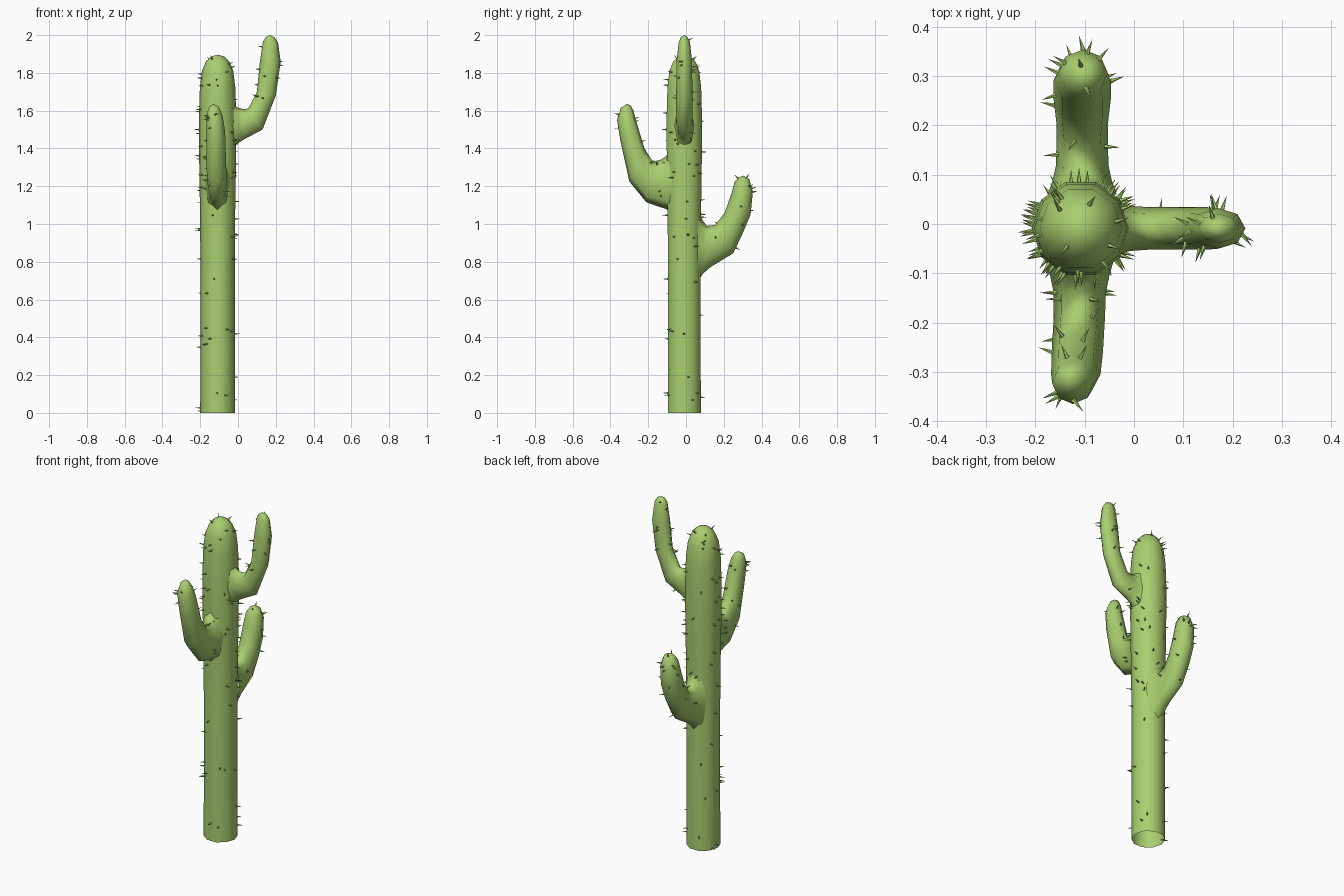
import bpy, bmesh, math, random
from mathutils import Vector

if "Cube" in bpy.data.objects:
    bpy.data.objects.remove(bpy.data.objects["Cube"])

random.seed(7)
green = bpy.data.materials.new("cactus_green")
green.diffuse_color = (0.40, 0.62, 0.16, 1)
green.use_nodes = True
green.node_tree.nodes["Principled BSDF"].inputs["Base Color"].default_value = green.diffuse_color
CX, CY = -0.108, -0.009          # trunk axis


def finish(name, bm, smooth=True):
    bmesh.ops.recalc_face_normals(bm, faces=bm.faces[:])
    mesh = bpy.data.meshes.new(name)
    bm.to_mesh(mesh)
    bm.free()
    mesh.materials.append(green)
    for p in mesh.polygons:
        p.use_smooth = smooth
    ob = bpy.data.objects.new(name, mesh)
    bpy.context.collection.objects.link(ob)
    return ob


def loft(name, sections, tip, n):
    """Skin elliptical sections (centre, half axis, half axis), closing at tip."""
    bm = bmesh.new()
    rings = []
    for c, u, v in sections:
        angles = [2 * math.pi * i / n for i in range(n)]
        rings.append([bm.verts.new(c + u * math.cos(a) + v * math.sin(a)) for a in angles])
    for a, b in zip(rings, rings[1:]):
        for i in range(n):
            j = (i + 1) % n
            bm.faces.new((a[i], a[j], b[j], b[i]))
    end = bm.verts.new(tip)
    for i in range(n):
        bm.faces.new((rings[-1][i], rings[-1][(i + 1) % n], end))
    return finish(name, bm)


# Trunk: open at the bottom, domed at the top
profile = [(0, .092), (.4, .091), (.8, .091), (1.05, .093), (1.3, .097), (1.55, .099),
           (1.72, .094), (1.81, .083), (1.86, .062), (1.887, .034)]
trunk = loft("trunk", [(Vector((CX, CY, z)), Vector((r, 0, 0)), Vector((0, r, 0)))
                       for z, r in profile], Vector((CX, CY, 1.897)), 10)


# Arms: each row is outer (reach, z), inner (reach, z), half width, sideways centre
def arm(name, direction, rows, tip):
    d = Vector(direction)
    side = Vector((abs(d.y), abs(d.x), 0))
    up = Vector((0, 0, 1))
    sections = []
    for oh, oz, ih, iz, w, s in rows:
        outer, inner = d * oh + up * oz, d * ih + up * iz
        sections.append(((outer + inner) / 2 + side * s, (outer - inner) / 2, side * w))
    return loft(name, sections, d * tip[0] + up * tip[1] + side * tip[2], 8)


right_arm = arm("right_arm", (1, 0, 0), [
    (-.045, 1.35, -.045, 1.70, .058, -.009), (-.01, 1.42, -.01, 1.62, .046, -.009),
    (.03, 1.447, .03, 1.607, .043, -.009), (.13, 1.50, .055, 1.612, .043, -.009),
    (.20, 1.68, .10, 1.70, .043, -.009), (.226, 1.86, .116, 1.86, .041, -.009),
    (.212, 1.96, .132, 1.965, .03, -.009), (.192, 1.99, .148, 1.991, .017, -.009)],
    (.17, 2.0, -.009))
front_arm = arm("front_arm", (0, -1, 0), [
    (.07, 1.05, .07, 1.42, .07, -.11), (.105, 1.08, .105, 1.36, .06, -.11),
    (.145, 1.092, .135, 1.34, .053, -.11), (.21, 1.115, .175, 1.33, .052, -.111),
    (.30, 1.225, .22, 1.40, .052, -.115), (.345, 1.43, .265, 1.55, .05, -.118),
    (.365, 1.55, .28, 1.605, .042, -.124), (.345, 1.615, .293, 1.627, .025, -.128)],
    (.312, 1.636, -.13))
back_arm = arm("back_arm", (0, 1, 0), [
    (.06, .69, .06, 1.08, .07, -.105), (.088, .735, .088, 1.02, .06, -.105),
    (.13, .772, .11, .99, .053, -.105), (.25, .845, .155, .995, .052, -.105),
    (.30, .95, .205, 1.06, .058, -.105), (.342, 1.05, .24, 1.16, .058, -.105),
    (.354, 1.17, .258, 1.225, .05, -.103), (.335, 1.237, .277, 1.245, .03, -.102)],
    (.303, 1.256, -.102))


# Spines: small cones standing on the skin
def random_spots(ob, count):
    mesh = ob.data
    polys = list(mesh.polygons)
    weights = [p.area for p in polys]
    spots = []
    while len(spots) < count:
        p = random.choices(polys, weights)[0]
        vs = [mesh.vertices[i].co for i in p.vertices]
        a, b = random.random(), random.random()
        if len(vs) == 4:
            co = vs[0].lerp(vs[1], a).lerp(vs[3].lerp(vs[2], a), b)
        else:
            co = vs[0].lerp(vs[1], a).lerp(vs[2], b)
        off_axis = math.hypot(co.x - CX, co.y - CY)
        if ob is trunk and co.z < 1.0 and random.random() < 0.4:
            continue
        if ob is not trunk and off_axis < 0.12:
            continue
        spots.append((co, p.normal.copy()))
    return spots


def add_spine(bm, co, normal, length=0.031, r=0.0055, n=5):
    normal = normal.normalized()
    u = normal.orthogonal().normalized()
    v = normal.cross(u)
    base = co - normal * 0.003
    ring = [bm.verts.new(base + (u * math.cos(2 * math.pi * i / n)
                                 + v * math.sin(2 * math.pi * i / n)) * r) for i in range(n)]
    tip = bm.verts.new(co + normal * length)
    for i in range(n):
        bm.faces.new((ring[i], ring[(i + 1) % n], tip))


bm = bmesh.new()
for ob, count in ((trunk, 95), (right_arm, 15), (front_arm, 16), (back_arm, 15)):
    for co, normal in random_spots(ob, count):
        add_spine(bm, co, normal)
# Outermost spines seen at the arm ends and trunk side
for co, normal in (((-.103, .353, 1.17), (-.3, 1, .1)), ((-.122, -.358, 1.58), (.6, -.7, .2)),
                   ((.219, -.022, 1.86), (.6, -.7, 0)), ((-.206, -.014, 1.5), (-1, -.1, 0)),
                   ((-.07, .335, 1.2), (.6, .7, .3)), ((-.155, -.34, 1.57), (-.8, -.4, .2))):
    add_spine(bm, Vector(co), Vector(normal))
finish("spines", bm, smooth=False)
